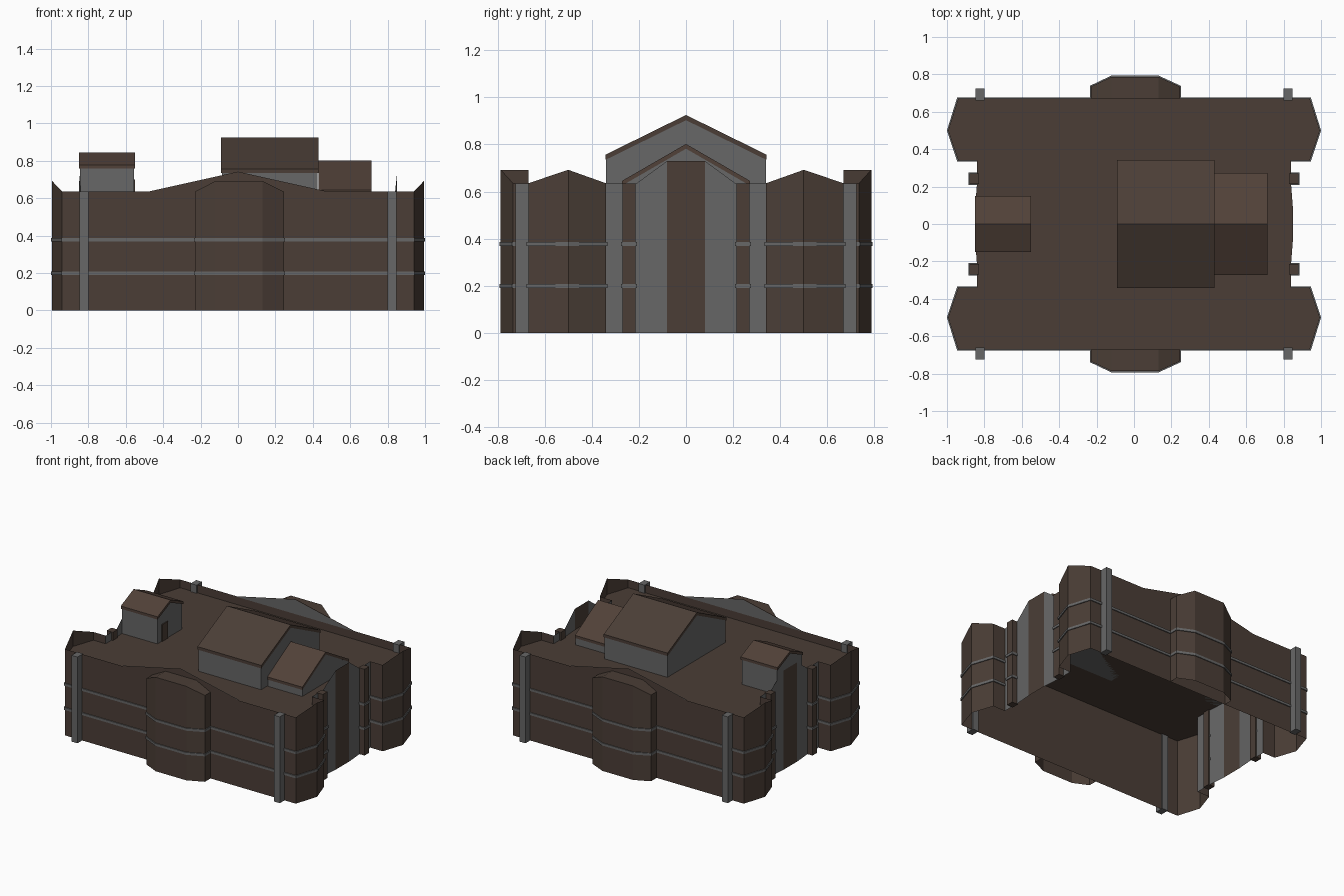
import bpy, bmesh, math

if "Cube" in bpy.data.objects:
    bpy.data.objects.remove(bpy.data.objects["Cube"])


def mat(name, c):
    m = bpy.data.materials.new(name)
    m.diffuse_color = (*c, 1)
    m.use_nodes = True
    m.node_tree.nodes["Principled BSDF"].inputs["Base Color"].default_value = m.diffuse_color
    return m


BROWN = mat("brown_stone", (0.070, 0.048, 0.037))
GREY = mat("grey_stone", (0.135, 0.135, 0.135))
TILE = mat("roof_tile", (0.082, 0.053, 0.040))


def build(name, faces, mats, mirror=(False, False)):
    """faces: list of (points, material index)"""
    bm = bmesh.new()
    for pts, mi in faces:
        f = bm.faces.new([bm.verts.new(p) for p in pts])
        f.material_index = mi
    bmesh.ops.remove_doubles(bm, verts=bm.verts, dist=1e-4)
    bmesh.ops.recalc_face_normals(bm, faces=bm.faces)
    me = bpy.data.meshes.new(name)
    bm.to_mesh(me)
    bm.free()
    for m in mats:
        me.materials.append(m)
    ob = bpy.data.objects.new(name, me)
    bpy.context.collection.objects.link(ob)
    if any(mirror):
        md = ob.modifiers.new("mirror", "MIRROR")
        md.use_axis = (mirror[0], mirror[1], False)
        md.use_clip = False
    return ob


def box_faces(x0, x1, y0, y1, z0, z1, mi=0):
    return prism_faces([(y0, z0), (y1, z0), (y1, z1), (y0, z1)], x0, x1, mi)


def prism_faces(prof, x0, x1, mi=0):
    """profile in (y, z), extruded along x"""
    n = len(prof)
    out = [([(x0, y, z) for y, z in prof], mi),
           ([(x1, y, z) for y, z in reversed(prof)], mi)]
    for i in range(n):
        a, b = prof[i], prof[(i + 1) % n]
        out.append(([(x0, *a), (x0, *b), (x1, *b), (x1, *a)], mi))
    return out


def band_faces(inner, outer, z0, z1):
    """string course: outer strip with top and bottom ledges"""
    out = []
    for i in range(len(outer) - 1):
        a, b, c, d = outer[i], outer[i + 1], inner[i + 1], inner[i]
        out.append(([(*a, z0), (*b, z0), (*b, z1), (*a, z1)], 0))
        out.append(([(*a, z1), (*b, z1), (*c, z1), (*d, z1)], 0))
        out.append(([(*a, z0), (*d, z0), (*c, z0), (*b, z0)], 0))
    return out


BOTH = (True, True)
ROOF_Z = 0.575
BANDS = [(0.19, 0.208), (0.368, 0.386)]

# Outer walls: one quarter of the outline (x, y, top), mirrored
quarter = [(.85, 0, .73), (.85, .08, .73), (.84, .21, .635), (.84, .34, .635),
           (.94, .34, .635), (.994, .5, .692), (.94, .67, .635),
           (.48, .67, .635), (0, .67, .742)]
walls = []
for i in range(len(quarter) - 1):
    (x, y, z), (u, v, w) = quarter[i], quarter[i + 1]
    walls.append(([(x, y, 0), (u, v, 0), (u, v, w), (x, y, z)], 1 if i in (1, 2) else 0))
build("outer_walls", walls, [BROWN, GREY], BOTH)

# Flat roof deck across the whole outline
ring = [(x, y) for x, y, _ in quarter]
right = [(x, -y) for x, y in reversed(ring[1:])] + ring
left = [(-x, y) for x, y in reversed(right)]
deck = right + left[1:-1]
build("roof_deck", [([(x, y, ROOF_Z) for x, y in deck], 0)], [BROWN])

# Grey inner lining of the front and back pediments
build("pediment_lining", [([(0, .664, .635), (.48, .664, .635), (0, .664, .74)], 0)],
      [GREY], BOTH)

# String courses round the corner pavilions and long walls
inner = [(.84, .34), (.94, .34), (.994, .5), (.94, .67), (0, .67)]
outer = [(.84, .333), (.945, .333), (1.0, .5), (.945, .677), (0, .677)]
courses = []
for z0, z1 in BANDS:
    courses += band_faces(inner, outer, z0, z1)
build("string_courses", courses, [GREY], BOTH)

# Projecting bays on front and back, with a folded cap
bay = [(-.23, .67, .635), (-.23, .735, .635), (-.12, .787, .692),
       (.13, .787, .692), (.245, .735, .635), (.245, .67, .635)]
faces = []
for (x, y, z), (u, v, w) in zip(bay, bay[1:]):
    faces.append(([(x, y, 0), (u, v, 0), (u, v, w), (x, y, z)], 0))
for a, b in ((1, 2), (2, 3), (3, 4)):
    p, q = bay[a], bay[b]
    faces.append(([p, q, (q[0], .67, q[2]), (p[0], .67, p[2])], 0))
build("projecting_bay", faces, [BROWN], (False, True))
b_in = [(x, y) for x, y, _ in bay]
b_out = [(-.235, .67), (-.235, .739), (-.122, .793), (.132, .793), (.25, .739), (.25, .67)]
courses = []
for z0, z1 in BANDS:
    courses += band_faces(b_in, b_out, z0, z1)
build("bay_courses", courses, [GREY], (False, True))

# Grey pilasters on the long walls
build("long_wall_pilaster", box_faces(.80, .848, .66, .725, 0, .635), [GREY], BOTH)

# Brown pilasters on the short walls, with grey bands
build("short_wall_pilaster", box_faces(.83, .88, .215, .27, 0, .635), [BROWN], BOTH)
courses = []
for z0, z1 in BANDS:
    courses += box_faces(.835, .886, .209, .276, z0, z1)
build("pilaster_bands", courses, [GREY], BOTH)


# Rooftop houses: grey gabled body under a pitched roof slab
def house(name, x0, x1, half, ridge, eave, t, lap, roof_mat):
    w = half - lap
    body = [(-w, ROOF_Z), (w, ROOF_Z), (w, eave - t / 2), (0, ridge - t * 0.8), (-w, eave - t / 2)]
    build(name + "_body", prism_faces(body, x0 + lap, x1 - lap), [GREY])
    slab = [(-half, eave), (0, ridge), (half, eave),
            (half, eave - t), (0, ridge - t), (-half, eave - t)]
    build(name + "_roof", prism_faces(slab, x0, x1), [roof_mat])


house("large_house", -.09, .43, .343, .925, .756, .022, .004, BROWN)
house("low_house", .43, .715, .272, .802, .645, .02, .003, TILE)
house("small_house", -.85, -.55, .15, .845, .778, .02, .006, TILE)

# Door of the small house
build("small_house_door", box_faces(-.558, -.550, -.095, -.03, ROOF_Z, .70), [BROWN])
